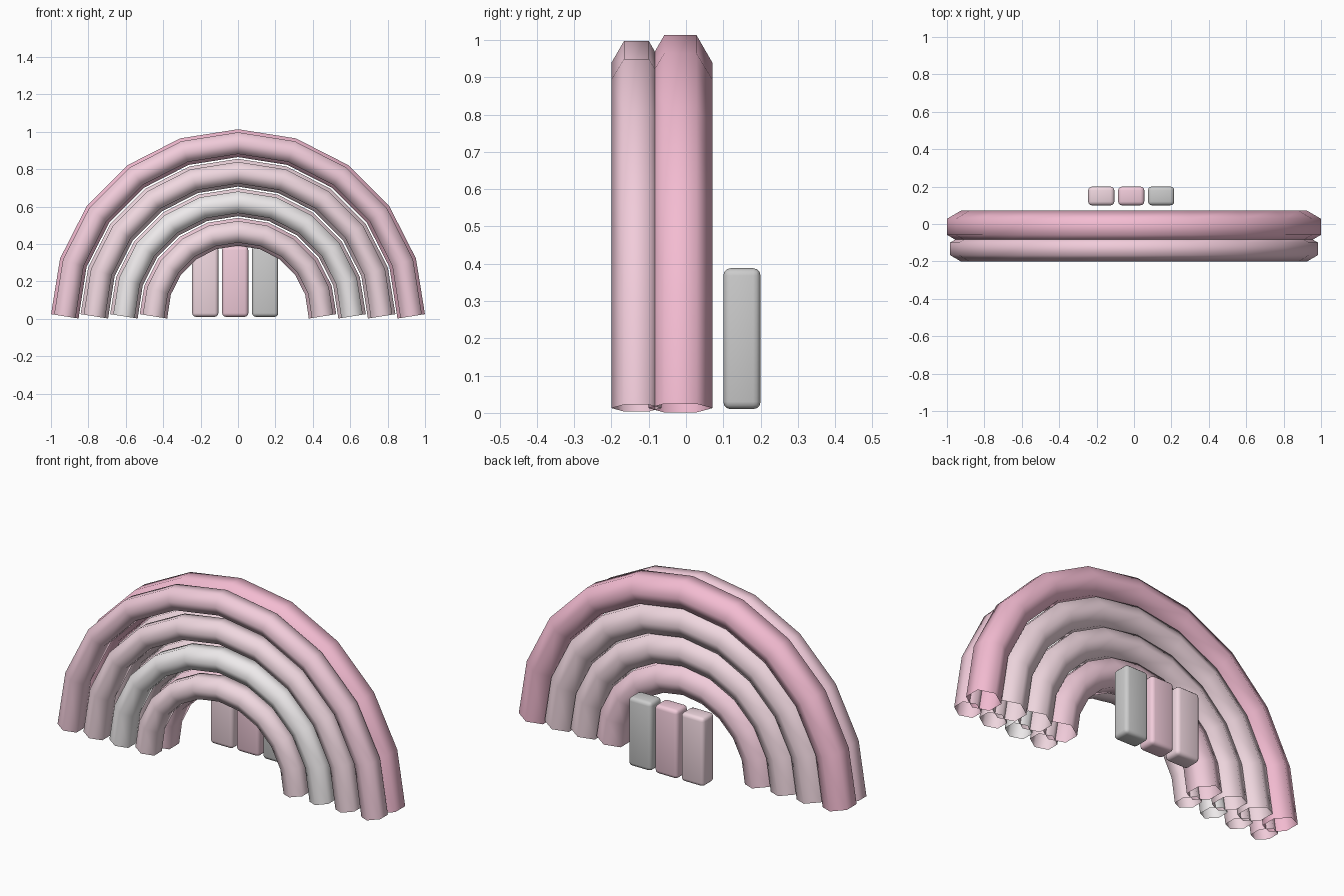
import bpy, bmesh
from math import sin, cos, pi, radians

if "Cube" in bpy.data.objects:
    bpy.data.objects.remove(bpy.data.objects["Cube"])

SEGMENTS, SIDES = 10, 6
BASE_Z = 0.0128


def material(name, rgb):
    m = bpy.data.materials.new(name)
    m.diffuse_color = (*rgb, 1)
    m.use_nodes = True
    m.node_tree.nodes["Principled BSDF"].inputs["Base Color"].default_value = m.diffuse_color
    return m


strong = material("strong_pink", (0.90, 0.50, 0.64))
pink = material("pink", (0.88, 0.60, 0.70))
pale = material("pale_pink", (0.87, 0.68, 0.74))
white = material("off_white", (0.85, 0.82, 0.83))


def finish(name, bm, mat):
    me = bpy.data.meshes.new(name)
    bmesh.ops.recalc_face_normals(bm, faces=bm.faces)
    bm.to_mesh(me)
    bm.free()
    me.polygons.foreach_set("use_smooth", [True] * len(me.polygons))
    ob = bpy.data.objects.new(name, me)
    bpy.context.collection.objects.link(ob)
    if mat:
        me.materials.append(mat)
    return ob


# Open-ended six-sided tube swept along a half circle
def arch(name, radius, y, tube, mat):
    bm = bmesh.new()
    rings = []
    for i in range(SEGMENTS + 1):
        a = pi * i / SEGMENTS
        # end rings sit square to the last straight segment
        tilt = a + (radians(9) if i == 0 else -radians(9) if i == SEGMENTS else 0)
        ring = []
        for j in range(SIDES):
            t = 2 * pi * j / SIDES
            out = tube * sin(t)
            ring.append(bm.verts.new((radius * cos(a) + out * cos(tilt),
                                      y + tube * cos(t),
                                      BASE_Z + radius * sin(a) + out * sin(tilt))))
        rings.append(ring)
    for r0, r1 in zip(rings, rings[1:]):
        for j in range(SIDES):
            k = (j + 1) % SIDES
            bm.faces.new((r0[j], r0[k], r1[k], r1[j]))
    return finish(name, bm, mat)


# Rounded upright block
def block(name, x, mat):
    bm = bmesh.new()
    bmesh.ops.create_cube(bm, size=1)
    for v in bm.verts:
        v.co.x = x + v.co.x * 0.14
        v.co.y = 0.15 + v.co.y * 0.10
        v.co.z = 0.199 + v.co.z * 0.378
    bmesh.ops.bevel(bm, geom=bm.edges[:], offset=0.02, segments=3,
                    profile=0.5, affect='EDGES')
    ob = finish(name, bm, mat)
    bpy.ops.object.select_all(action='DESELECT')
    ob.select_set(True)
    bpy.context.view_layer.objects.active = ob
    bpy.ops.object.shade_smooth_by_angle(angle=radians(40))
    return ob


# Two rows of four nested arches, outermost first
radii = [0.926 - 0.158 * i for i in range(4)]
for i, (r, back, front) in enumerate(zip(radii, (strong, pale, pale, pink),
                                         (pink, pale, white, pale)), 1):
    arch(f"back_arch_{i}", r, -0.015, 0.086, back)
    arch(f"front_arch_{i}", r, -0.133, 0.067, front)

# Three blocks behind the arches
block("block_left", -0.175, pale)
block("block_middle", -0.015, pink)
block("block_right", 0.145, None)
